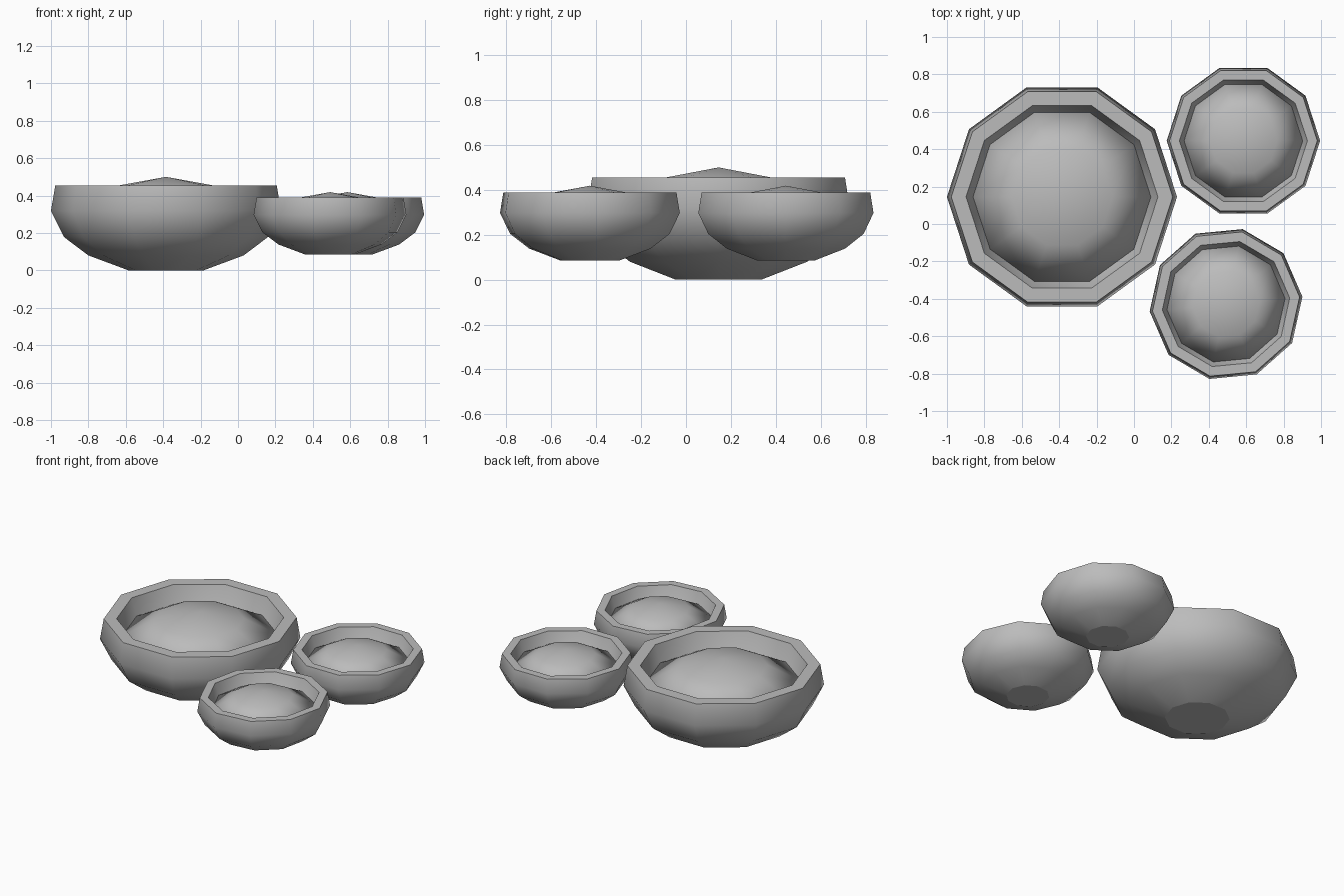
import bpy
import bmesh
from math import cos, sin, radians, tau

SIDES = 10

cube = bpy.data.objects.get("Cube")
if cube:
    bpy.data.objects.remove(cube, do_unlink=True)

# One plain grey for everything
grey = bpy.data.materials.new("stone grey")
grey.use_nodes = True
colour = (0.5, 0.5, 0.5, 1)
grey.diffuse_color = colour
grey.node_tree.nodes["Principled BSDF"].inputs["Base Color"].default_value = colour


def lathe(name, profile, sharp_rings=()):
    """Spin (radius, height) points into a ten-sided smooth-shaded solid."""
    bm = bmesh.new()
    rings = []
    for radius, height in profile:
        if radius == 0:
            rings.append([bm.verts.new((0, 0, height))] * SIDES)
        else:
            rings.append([bm.verts.new((radius * cos(tau * i / SIDES),
                                        radius * sin(tau * i / SIDES), height))
                          for i in range(SIDES)])
    for low, high in zip(rings, rings[1:]):
        for i in range(SIDES):
            j = (i + 1) % SIDES
            corners = dict.fromkeys((low[i], low[j], high[j], high[i]))
            bm.faces.new(list(corners)).smooth = True
    for r in sharp_rings:
        for i in range(SIDES):
            bm.edges.get((rings[r][i], rings[r][i - 1])).smooth = False
    bmesh.ops.recalc_face_normals(bm, faces=bm.faces)
    mesh = bpy.data.meshes.new(name)
    bm.to_mesh(mesh)
    bm.free()
    mesh.materials.append(grey)
    return mesh


# Bowl: base, rounded outer wall, flat rim, inner wall and inner floor
bowl = lathe("bowl", [(0, 0), (0.2, 0), (0.415, 0.08), (0.545, 0.178),
                      (0.615, 0.318), (0.592, 0.455), (0.513, 0.455),
                      (0.475, 0.34), (0.4, 0.2), (0, 0.08)], (1, 5, 6))

# Heaped filling, low dome with its skirt tucked against the inner wall
filling = lathe("filling", [(0, 0.5), (0.27, 0.451), (0.482, 0.338), (0.42, 0.25)])

# Place the three bowls: name, x, y, z, turn in degrees, scale
for name, x, y, z, turn, scale in [("large", -0.385, 0.145, 0, 0, 1),
                                   ("small_back", 0.585, 0.445, 0.085, 0, 0.667),
                                   ("small_front", 0.492, -0.428, 0.085, 5.5, 0.667)]:
    for part, mesh in (("bowl", bowl), ("filling", filling)):
        obj = bpy.data.objects.new(f"{name}_{part}", mesh)
        obj.location = (x, y, z)
        obj.rotation_euler.z = radians(turn)
        obj.scale = (scale,) * 3
        bpy.context.collection.objects.link(obj)
